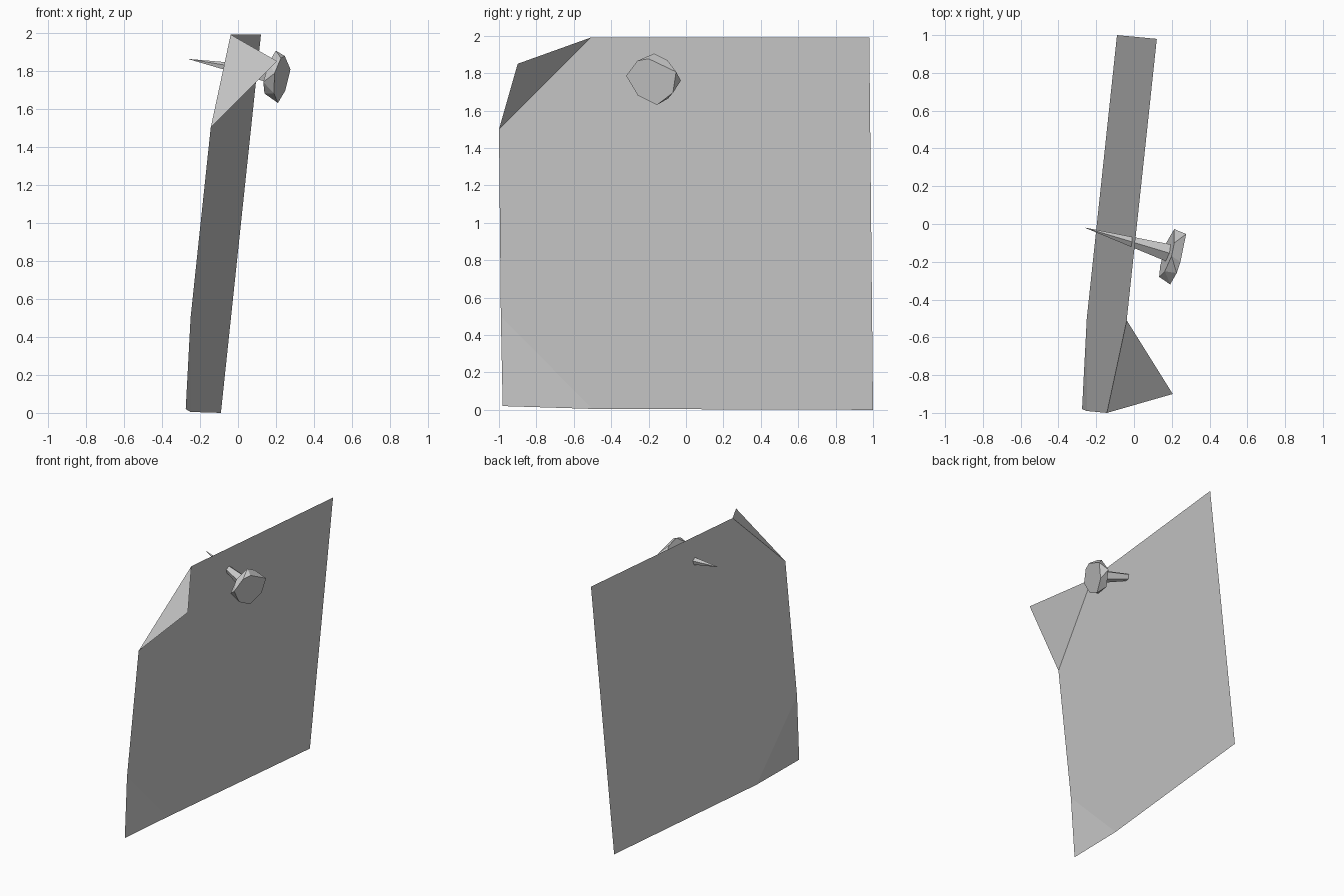
import bpy, bmesh
from mathutils import Vector

if "Cube" in bpy.data.objects:
    bpy.data.objects.remove(bpy.data.objects["Cube"])


def finish(bm, name):
    bmesh.ops.recalc_face_normals(bm, faces=bm.faces[:])
    mesh = bpy.data.meshes.new(name)
    bm.to_mesh(mesh)
    bm.free()
    obj = bpy.data.objects.new(name, mesh)
    bpy.context.collection.objects.link(obj)
    return obj


# Leaning paper sheet with two bent corners
def on_sheet(y, z):
    return (-0.197 + 0.107 * y + 0.107 * z, y, z)


bm = bmesh.new()
outline = [(0.98, 1.99), (-0.51, 1.99), (-1.0, 1.5), (-0.99, 0.5), (-0.5, 0.005), (1.0, 0.0)]
v = [bm.verts.new(on_sheet(y, z)) for y, z in outline]
top_tip = bm.verts.new((0.205, -0.9, 1.85))
low_tip = bm.verts.new((-0.275, -0.98, 0.02))
bm.faces.new(v)
bm.faces.new((v[1], top_tip, v[2]))
bm.faces.new((v[3], low_tip, v[4]))
finish(bm, "paper_sheet")

# Faceted tack head: hull of a back rim and a front rim on parallel slanted planes
back = [(-0.17, 1.905), (-0.1, 1.87), (-0.027, 1.76), (-0.095, 1.665),
        (-0.22, 1.68), (-0.28, 1.74), (-0.25, 1.845)]
front = [(-0.26, 1.866), (-0.2, 1.877), (-0.053, 1.807), (-0.07, 1.695),
         (-0.155, 1.63), (-0.257, 1.68), (-0.32, 1.786)]
bm = bmesh.new()
for rim, offset in ((back, -0.131), (front, -0.0695)):
    for y, z in rim:
        bm.verts.new((offset + 0.3 * y + 0.2 * z, y, z))
bmesh.ops.convex_hull(bm, input=bm.verts[:])
bmesh.ops.dissolve_limit(bm, angle_limit=0.1, verts=bm.verts[:], edges=bm.edges[:])
finish(bm, "tack_head")

# Tack spike piercing the sheet
tip = Vector((-0.265, -0.018, 1.862))
base = Vector((0.19, -0.155, 1.773))
axis = tip - base
bm = bmesh.new()
bmesh.ops.create_cone(bm, cap_ends=True, segments=5, radius1=0.05, radius2=0.0, depth=axis.length)
bmesh.ops.remove_doubles(bm, verts=bm.verts[:], dist=1e-5)
spike = finish(bm, "tack_spike")
spike.location = (tip + base) / 2
spike.rotation_euler = axis.to_track_quat('Z', 'Y').to_euler()
